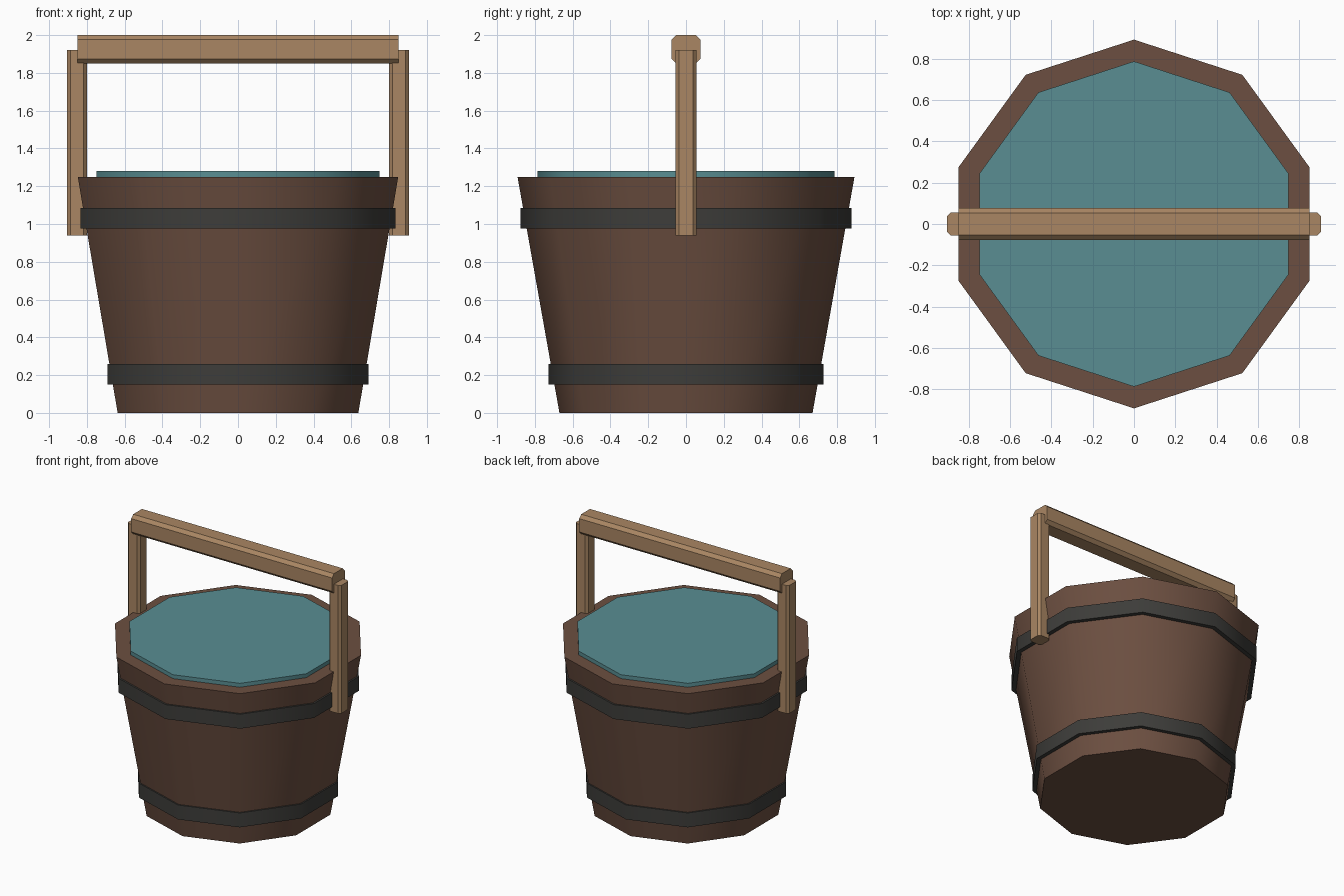
import bpy, bmesh, math

if "Cube" in bpy.data.objects:
    bpy.data.objects.remove(bpy.data.objects["Cube"])

SIDES = 10


def material(name, color):
    m = bpy.data.materials.new(name)
    m.diffuse_color = (*color, 1)
    m.use_nodes = True
    m.node_tree.nodes["Principled BSDF"].inputs["Base Color"].default_value = m.diffuse_color
    return m


wood = material("dark_wood", (0.15, 0.078, 0.052))
pale_wood = material("pale_wood", (0.40, 0.24, 0.125))
iron = material("iron", (0.047, 0.046, 0.042))
water_mat = material("water", (0.10, 0.27, 0.29))


def add_object(name, bm, mat):
    bmesh.ops.recalc_face_normals(bm, faces=bm.faces)
    mesh = bpy.data.meshes.new(name)
    bm.to_mesh(mesh)
    bm.free()
    mesh.materials.append(mat)
    ob = bpy.data.objects.new(name, mesh)
    bpy.context.collection.objects.link(ob)
    return ob


def lathe(name, profile, mat, closed=False):
    """Turn a (radius, z) profile into a ten-sided solid or ring, rounded by shading."""
    bm = bmesh.new()
    rings = []
    for r, z in profile:
        angles = [math.pi / 2 + i * math.tau / SIDES for i in range(SIDES)]
        rings.append([bm.verts.new((r * math.cos(a), r * math.sin(a), z)) for a in angles])
    pairs = list(zip(rings, rings[1:]))
    if closed:
        pairs.append((rings[-1], rings[0]))
    else:
        bm.faces.new(rings[0])
        bm.faces.new(rings[-1])
    for a, b in pairs:
        for i in range(SIDES):
            j = (i + 1) % SIDES
            bm.faces.new((a[i], a[j], b[j], b[i]))
    bmesh.ops.recalc_face_normals(bm, faces=bm.faces)
    for f in bm.faces:
        f.smooth = True
    for e in bm.edges:
        e.smooth = e.calc_face_angle(0) < math.radians(40)
    return add_object(name, bm, mat)


def chamfered_bar(name, size, centre, axis, chamfer, mat):
    """Box whose long edges (along the given axis) are chamfered."""
    bm = bmesh.new()
    bmesh.ops.create_cube(bm, size=1)
    bmesh.ops.scale(bm, vec=size, verts=bm.verts)
    long_edges = [e for e in bm.edges
                  if abs(e.verts[0].co[axis] - e.verts[1].co[axis]) > 0.01]
    bmesh.ops.bevel(bm, geom=long_edges, offset=chamfer, segments=1,
                    affect='EDGES', profile=0.5)
    bmesh.ops.translate(bm, vec=centre, verts=bm.verts)
    return add_object(name, bm, mat)


# Tapered bucket body
lathe("bucket_body", [(0.67, 0), (0.892, 1.25)], wood)

# Water standing just proud of the rim
lathe("water", [(0.787, 1.245), (0.787, 1.28)], water_mat)

# Two iron hoops
for name, r, z0, z1 in (("lower_hoop", 0.727, 0.15, 0.26),
                        ("upper_hoop", 0.876, 0.975, 1.085)):
    lathe(name, [(r - 0.06, z0), (r, z0), (r, z1), (r - 0.06, z1)], iron, closed=True)

# Handle: two uprights and a crossbar grip
for side, sx in (("left", -1), ("right", 1)):
    chamfered_bar(side + "_handle_upright", (0.104, 0.11, 0.98),
                  (sx * 0.852, 0, 1.43), 2, 0.017, pale_wood)
chamfered_bar("handle_grip", (1.70, 0.154, 0.15), (0, 0, 1.925), 0, 0.024, pale_wood)
